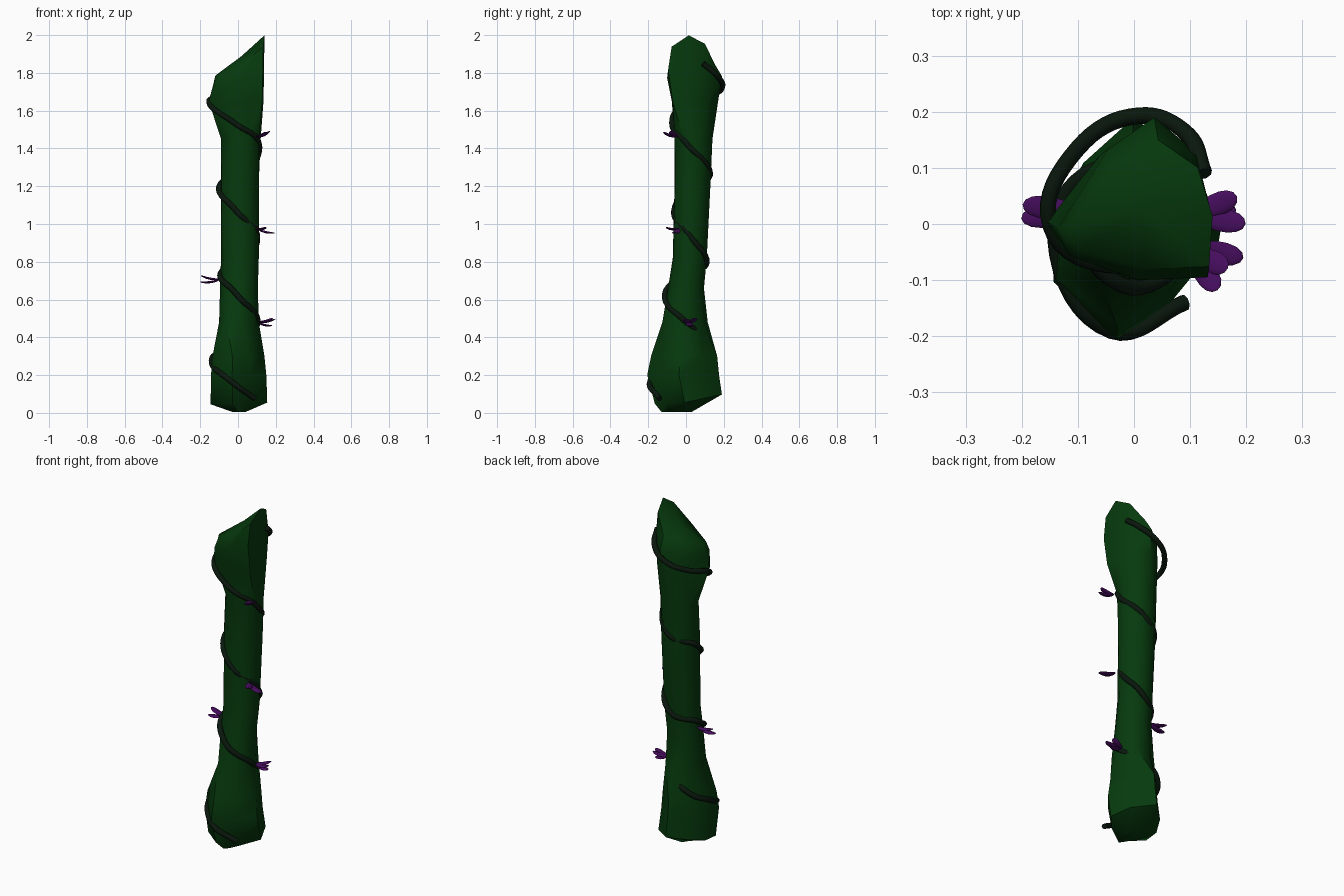
import bpy, bmesh, math
from mathutils import Vector

if "Cube" in bpy.data.objects:
    bpy.data.objects.remove(bpy.data.objects["Cube"])


def material(name, rgb):
    m = bpy.data.materials.new(name)
    m.diffuse_color = (*rgb, 1)
    m.use_nodes = True
    m.node_tree.nodes["Principled BSDF"].inputs["Base Color"].default_value = m.diffuse_color
    return m


GREEN = material("stalk green", (0.002, 0.042, 0.004))
DARK = material("vine dark green", (0.003, 0.009, 0.004))
PURPLE = material("petal purple", (0.06, 0.004, 0.11))


def finish(bm, name, mat, angle):
    bmesh.ops.recalc_face_normals(bm, faces=bm.faces)
    me = bpy.data.meshes.new(name)
    bm.to_mesh(me)
    bm.free()
    ob = bpy.data.objects.new(name, me)
    bpy.context.collection.objects.link(ob)
    me.materials.append(mat)
    bpy.ops.object.select_all(action='DESELECT')
    ob.select_set(True)
    bpy.context.view_layer.objects.active = ob
    bpy.ops.object.shade_smooth_by_angle(angle=math.radians(angle))
    return ob


# Stalk: twisted faceted rings fitted to width and depth at each height
# (z, x min, x max, y min, y max, slope in x, slope in y, doming in y)
RINGS = [
    (0.005, -0.03, 0.04, -0.13, 0.03, 0, 0, 0),
    (0.05, -0.145, 0.155, -0.165, 0.19, 0.03, 0.25, 0),
    (0.20, -0.143, 0.15, -0.205, 0.175, 0, 0, 0),
    (0.30, -0.135, 0.14, -0.185, 0.165, 0, 0, 0),
    (0.48, -0.10, 0.11, -0.125, 0.115, 0, 0, 0),
    (0.66, -0.095, 0.105, -0.095, 0.095, 0, 0, 0),
    (0.82, -0.09, 0.11, -0.07, 0.11, 0, 0, 0),
    (1.22, -0.09, 0.11, -0.06, 0.13, 0, 0, 0),
    (1.45, -0.09, 0.12, -0.06, 0.14, 0, 0, 0),
    (1.65, -0.155, 0.135, -0.075, 0.17, 0, 0, 0),
    (1.77, -0.135, 0.138, -0.10, 0.19, 0.35, 0, 0),
    (1.888, -0.12, 0.14, -0.08, 0.15, 0.8, 0, 5),
]
SIDES = 8
# Cross-sections of the flared foot and of the head
FOOT = [(0, .19), (-.09, .10), (-.14, 0), (-.145, -.10),
        (-.03, -.205), (.07, -.135), (.155, -.03), (.11, .09)]
HEAD = [(.14, .025), (.11, .13), (.03, .19), (-.06, .135),
        (-.155, 0), (-.13, -.05), (0, -.09), (.133, -.085)]
bm = bmesh.new()
rows = []
for z, x0, x1, y0, y1, sx, sy, dome in RINGS:
    turn = 1.3 * (2 - z) / 2 - 0.08
    pts = [(math.cos(turn + math.tau * i / SIDES),
            math.sin(turn + math.tau * i / SIDES)) for i in range(SIDES)]
    if z < 0.4:
        pts = FOOT
    elif z > 1.6:
        pts = HEAD
    ax, bx = min(p[0] for p in pts), max(p[0] for p in pts)
    ay, by = min(p[1] for p in pts), max(p[1] for p in pts)
    row = []
    for px, py in pts:
        x = x0 + (px - ax) / (bx - ax) * (x1 - x0)
        y = y0 + (py - ay) / (by - ay) * (y1 - y0)
        h = z + sx * x + sy * max(y, 0) - dome * (y - 0.03) ** 2
        row.append(bm.verts.new((x, y, h)))
    rows.append(row)
for a, b in zip(rows, rows[1:]):
    for i in range(SIDES):
        j = (i + 1) % SIDES
        bm.faces.new((a[i], a[j], b[j], b[i]))
bm.faces.new(rows[0])
crown = bm.verts.new((0.02, 0.03, 1.89))
for i in range(SIDES):
    bm.faces.new((rows[-1][i], rows[-1][(i + 1) % SIDES], crown))
finish(bm, "stalk", GREEN, 58)

# Vine: one tube spiralling down around the stalk
PATH = [
    (0.125, 0.09, 1.85), (0.095, 0.16, 1.79), (0.01, 0.193, 1.73), (-0.10, 0.135, 1.68),
    (-0.15, 0.0, 1.635), (-0.02, -0.075, 1.535), (0.11, 0.0, 1.43),
    (0.03, 0.128, 1.27), (-0.10, 0.04, 1.20), (-0.01, -0.064, 1.07),
    (0.102, 0.02, 0.94), (0.03, 0.11, 0.80), (-0.093, 0.02, 0.74),
    (-0.01, -0.112, 0.63), (0.105, 0.0, 0.48), (0.02, 0.09, 0.41),
    (-0.09, 0.085, 0.335), (-0.14, -0.03, 0.27), (-0.04, -0.19, 0.17), (0.09, -0.14, 0.075),
]
cu = bpy.data.curves.new("vine", 'CURVE')
cu.dimensions = '3D'
cu.bevel_depth = 0.015
cu.bevel_resolution = 2
cu.use_fill_caps = True
cu.resolution_u = 8
sp = cu.splines.new('BEZIER')
sp.bezier_points.add(len(PATH) - 1)
for p, co in zip(sp.bezier_points, PATH):
    p.co = co
    p.handle_left_type = p.handle_right_type = 'AUTO'
sp.use_smooth = True
cu.materials.append(DARK)
bpy.context.collection.objects.link(bpy.data.objects.new("vine", cu))


# Blossoms: flattened petals fanning from a base point to each tip
def blossom(name, base, tips):
    bm = bmesh.new()
    base = Vector(base)
    for tip in tips:
        d = Vector(tip) - base
        side = Vector((0, 0, 1)).cross(d).normalized()
        up = d.normalized().cross(side)
        mid = base + d / 2
        new = bmesh.ops.create_uvsphere(bm, u_segments=12, v_segments=8, radius=1)
        for v in new["verts"]:
            x, y, z = v.co
            wide = 0.02 * (1 + 0.25 * z)
            v.co = mid + d * 0.5 * z + side * wide * x + up * (0.006 * y + 0.008 * z * z)
    finish(bm, name, PURPLE, 60)


blossom("blossom_top", (0.10, -0.05, 1.455),
        [(0.17, -0.08, 1.485), (0.15, -0.12, 1.48)])
blossom("blossom_middle", (0.095, -0.04, 0.97),
        [(0.193, -0.06, 0.945), (0.145, -0.105, 0.975)])
blossom("blossom_low", (0.10, 0.015, 0.475),
        [(0.185, 0.05, 0.495), (0.20, 0.0, 0.49), (0.18, 0.025, 0.455)])
blossom("blossom_left", (-0.09, 0.02, 0.70),
        [(-0.20, 0.035, 0.72), (-0.20, 0.01, 0.685)])
